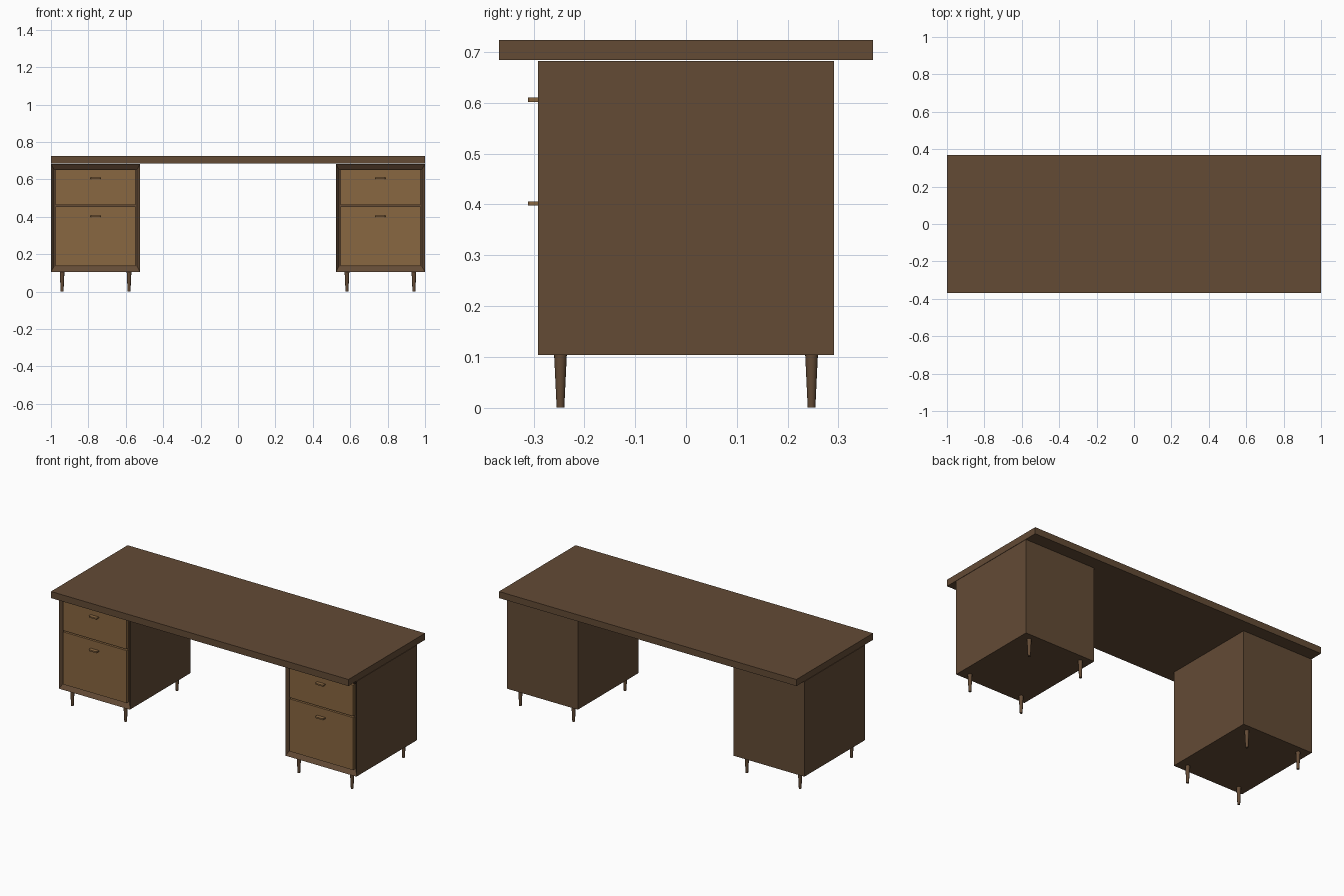
import bpy, bmesh
from mathutils import Matrix, Vector

if "Cube" in bpy.data.objects:
    bpy.data.objects.remove(bpy.data.objects["Cube"])


def material(name, rgb):
    m = bpy.data.materials.new(name)
    m.diffuse_color = (*rgb, 1)
    m.use_nodes = True
    m.node_tree.nodes["Principled BSDF"].inputs["Base Color"].default_value = m.diffuse_color
    return m


WALNUT = material("dark walnut", (0.125, 0.070, 0.036))
OAK = material("drawer wood", (0.250, 0.135, 0.053))


def finish(name, bm, mat):
    bmesh.ops.recalc_face_normals(bm, faces=bm.faces)
    me = bpy.data.meshes.new(name)
    bm.to_mesh(me)
    bm.free()
    me.materials.append(mat)
    ob = bpy.data.objects.new(name, me)
    bpy.context.collection.objects.link(ob)
    return ob


def box_bm(lo, hi):
    lo, hi = Vector(lo), Vector(hi)
    bm = bmesh.new()
    bmesh.ops.create_cube(bm, size=1, matrix=Matrix.Translation((lo + hi) / 2)
                          @ Matrix.Diagonal((*(hi - lo), 1)))
    return bm


def box(name, lo, hi, mat):
    return finish(name, box_bm(lo, hi), mat)


# desktop slab
box("desktop", (-1, -0.368, 0.684), (1, 0.368, 0.724), WALNUT)

FRONT, Z0, Z1, HALF = -0.291, 0.104, 0.682, 0.2385
for side, sx in (("left", -1), ("right", 1)):
    cx = sx * 0.7615

    # cabinet with a shallow recess in the front face
    bm = box_bm((cx - HALF, FRONT, Z0), (cx + HALF, 0.291, Z1))
    front = min(bm.faces, key=lambda f: f.calc_center_median().y)
    bmesh.ops.inset_individual(bm, faces=[front], thickness=0.0225)
    for v in front.verts:
        v.co.y += 0.02
        v.co.z = 0.134 if v.co.z < 0.4 else 0.654
    finish(side + "_cabinet", bm, WALNUT)

    # two drawer fronts, each with a bar pull
    for label, z0, z1, hz in (("upper", 0.463, 0.652, 0.606),
                              ("lower", 0.136, 0.455, 0.402)):
        box(f"{side}_{label}_drawer", (cx - 0.214, FRONT + 0.003, z0),
            (cx + 0.214, FRONT + 0.02, z1), OAK)
        bm = box_bm((cx - 0.027, -0.311, hz - 0.004), (cx + 0.027, FRONT + 0.004, hz + 0.004))
        corners = [e for e in bm.edges
                   if all(v.co.y < -0.3 for v in e.verts)
                   and abs(e.verts[0].co.x - e.verts[1].co.x) < 1e-5]
        bmesh.ops.bevel(bm, geom=corners, offset=0.009, segments=3,
                        profile=0.5, affect='EDGES')
        finish(f"{side}_{label}_handle", bm, OAK)

    # tapered round legs
    for end, y in (("front", -0.247), ("back", 0.247)):
        for pos, dx in (("inner", -sx * 0.179), ("outer", sx * 0.179)):
            bm = bmesh.new()
            bmesh.ops.create_cone(bm, cap_ends=True, segments=16, radius1=0.0075,
                                  radius2=0.0125, depth=Z0,
                                  matrix=Matrix.Translation((cx + dx, y, Z0 / 2)))
            ob = finish(f"{side}_{end}_{pos}_leg", bm, WALNUT)
            bpy.context.view_layer.objects.active = ob
            ob.select_set(True)
            bpy.ops.object.shade_smooth_by_angle()
            ob.select_set(False)
